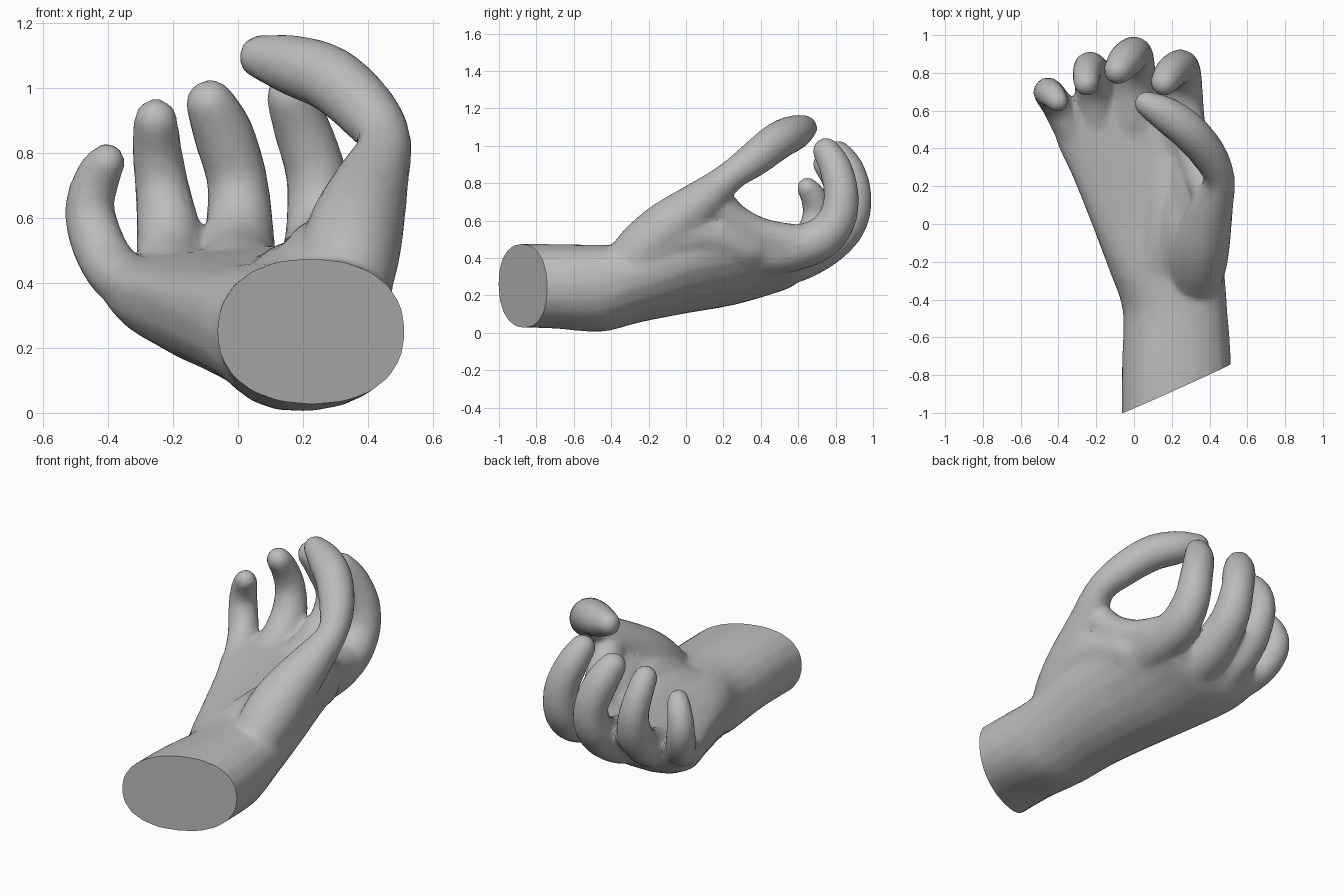
import bpy, bmesh, math
from mathutils import Vector

if "Cube" in bpy.data.objects:
    bpy.data.objects.remove(bpy.data.objects["Cube"])

SIDES = 20


def spline(rows, steps=4):
    """Catmull-Rom interpolation through rows of numbers."""
    rows = [Vector(r) for r in rows]
    out = []
    for i in range(len(rows) - 1):
        a, b = rows[max(i - 1, 0)], rows[i]
        c, d = rows[i + 1], rows[min(i + 2, len(rows) - 1)]
        for s in range(steps):
            t = s / steps
            out.append(b + (c - a) * (t / 2) + (2 * a - 5 * b + 4 * c - d) * (t * t / 2)
                       + (3 * b - a - 3 * c + d) * (t ** 3 / 2))
    return out + [rows[-1]]


def loft(bm, rings):
    """Skin a list of rings and close both ends."""
    vs = [[bm.verts.new(p) for p in ring] for ring in rings]
    faces = [bm.faces.new(vs[0]), bm.faces.new(vs[-1][::-1])]
    for r, q in zip(vs, vs[1:]):
        for i in range(SIDES):
            j = (i + 1) % SIDES
            faces.append(bm.faces.new((r[j], r[i], q[i], q[j])))
    bmesh.ops.recalc_face_normals(bm, faces=faces)


def tube(bm, rows):
    """Round limb through (x, y, z, radius) rows with a rounded tip."""
    pts = [(Vector(p[:3]), p[3]) for p in spline(rows)]
    end, rad = pts[-1]
    way = (end - pts[-2][0]).normalized()
    for a in (25, 50, 70, 85):
        a = math.radians(a)
        pts.append((end + way * rad * math.sin(a), rad * math.cos(a)))
    side = Vector((1, 0.1, 0))
    rings = []
    for i, (p, r) in enumerate(pts):
        d = (pts[min(i + 1, len(pts) - 1)][0] - pts[max(i - 1, 0)][0]).normalized()
        side = (side - d * side.dot(d)).normalized()
        up = d.cross(side)
        rings.append([p + (side * math.cos(t) + up * math.sin(t)) * r
                      for t in (2 * math.pi * k / SIDES for k in range(SIDES))])
    loft(bm, rings)


bm = bmesh.new()

# Wrist and palm: y, left x, left z, right x, right z, rise, drop
palm = [(-1.15, -.065, .25, .515, .25, .225, .225), (-.75, -.065, .25, .515, .25, .225, .225),
        (-.46, -.06, .225, .495, .265, .225, .24), (-.25, -.13, .28, .48, .32, .17, .245),
        (0, -.225, .33, .465, .40, .11, .26), (.25, -.325, .37, .42, .45, .08, .26),
        (.45, -.415, .40, .38, .46, .07, .225), (.58, -.415, .42, .36, .47, .06, .19),
        (.66, -.36, .44, .32, .48, .03, .11)]
rings = []
for y, xl, zl, xr, zr, up, down in spline(palm):
    blend = min(max((y + .45) / .6, 0), 1)
    ring = []
    for k in range(SIDES):
        t = 2 * math.pi * k / SIDES
        c, s = math.cos(t), math.sin(t)
        # Flat palm side, slanted knuckle side towards the thumb
        e = .9 - .25 * blend if s > 0 else .9 + (.25 * blend if c > 0 else 0)
        c = math.copysign(abs(c) ** e, c)
        s = math.copysign(abs(s) ** e, s)
        f = (c + 1) / 2
        ring.append((xl + (xr - xl) * f, y, zl + (zr - zl) * f + s * (up if s > 0 else down)))
    rings.append(ring)
loft(bm, rings)

# Index, middle, ring and little fingers
tube(bm, [(.24, .25, .40, .09), (.245, .5, .44, .125), (.25, .70, .49, .115), (.252, .805, .6, .103),
          (.24, .83, .74, .094), (.195, .80, .88, .088), (.16, .75, .97, .075)])
tube(bm, [(.02, .3, .34, .09), (0, .55, .395, .135), (0, .74, .47, .118), (.005, .86, .58, .105),
          (-.003, .90, .72, .094), (-.045, .865, .86, .094), (-.085, .815, .95, .078)])
tube(bm, [(-.16, .35, .35, .08), (-.19, .55, .395, .11), (-.21, .7, .47, .103), (-.215, .79, .57, .098),
          (-.235, .83, .70, .084), (-.25, .80, .82, .076), (-.253, .745, .90, .069)])
tube(bm, [(-.27, .35, .37, .06), (-.34, .50, .40, .085), (-.40, .62, .46, .085), (-.445, .685, .56, .082),
          (-.455, .70, .65, .076), (-.43, .68, .73, .07), (-.405, .65, .772, .06)])

# Thumb
tube(bm, [(.32, -.36, .31, .12), (.335, -.24, .43, .15), (.36, -.1, .555, .15), (.405, .07, .69, .12),
          (.452, .23, .83, .083), (.40, .36, .925, .095), (.29, .49, 1.025, .102), (.17, .58, 1.07, .095),
          (.07, .635, 1.095, .07)])

# Web, filling flesh and palm pad between thumb and index finger
tube(bm, [(.41, .08, .68, .09), (.39, .175, .68, .09), (.36, .25, .60, .095), (.31, .40, .52, .095),
          (.27, .58, .48, .10)])
tube(bm, [(.37, -.2, .42, .11), (.37, -.02, .51, .12), (.345, .13, .53, .13), (.30, .32, .46, .12)])
tube(bm, [(.25, -.32, .32, .12), (.24, -.16, .41, .13), (.26, 0, .48, .12), (.27, .18, .48, .10)])
tube(bm, [(.13, -.34, .32, .11), (.14, -.15, .385, .115), (.16, .08, .41, .115), (.18, .32, .41, .11)])

mesh = bpy.data.meshes.new("hand")
bm.to_mesh(mesh)
bm.free()
hand = bpy.data.objects.new("hand", mesh)
bpy.context.collection.objects.link(hand)

# Fuse the parts into one skin
m = hand.modifiers.new("fuse", 'REMESH')
m.mode = 'VOXEL'
m.voxel_size = .014
m = hand.modifiers.new("soften", 'SMOOTH')
m.factor = .5
m.iterations = 14
m = hand.modifiers.new("simplify", 'DECIMATE')
m.ratio = .1
skin = bpy.data.meshes.new_from_object(hand.evaluated_get(bpy.context.evaluated_depsgraph_get()))
hand.modifiers.clear()
hand.data = skin

# Slanted flat cut at the wrist
bm = bmesh.new()
bm.from_mesh(skin)
cut = bmesh.ops.bisect_plane(bm, geom=bm.verts[:] + bm.edges[:] + bm.faces[:],
                             plane_co=(-.06, -1.0, .25), plane_no=(.41, -.91, -.02), clear_outer=True)
edges = [e for e in cut["geom_cut"] if isinstance(e, bmesh.types.BMEdge)]
bmesh.ops.contextual_create(bm, geom=edges)
bmesh.ops.recalc_face_normals(bm, faces=bm.faces)
bm.to_mesh(skin)
bm.free()

grey = bpy.data.materials.new("plaster grey")
grey.diffuse_color = (.5, .5, .5, 1)
grey.use_nodes = True
grey.node_tree.nodes["Principled BSDF"].inputs["Base Color"].default_value = grey.diffuse_color
skin.materials.clear()
skin.materials.append(grey)

bpy.context.view_layer.objects.active = hand
hand.select_set(True)
bpy.ops.object.shade_smooth_by_angle(angle=math.radians(35))
